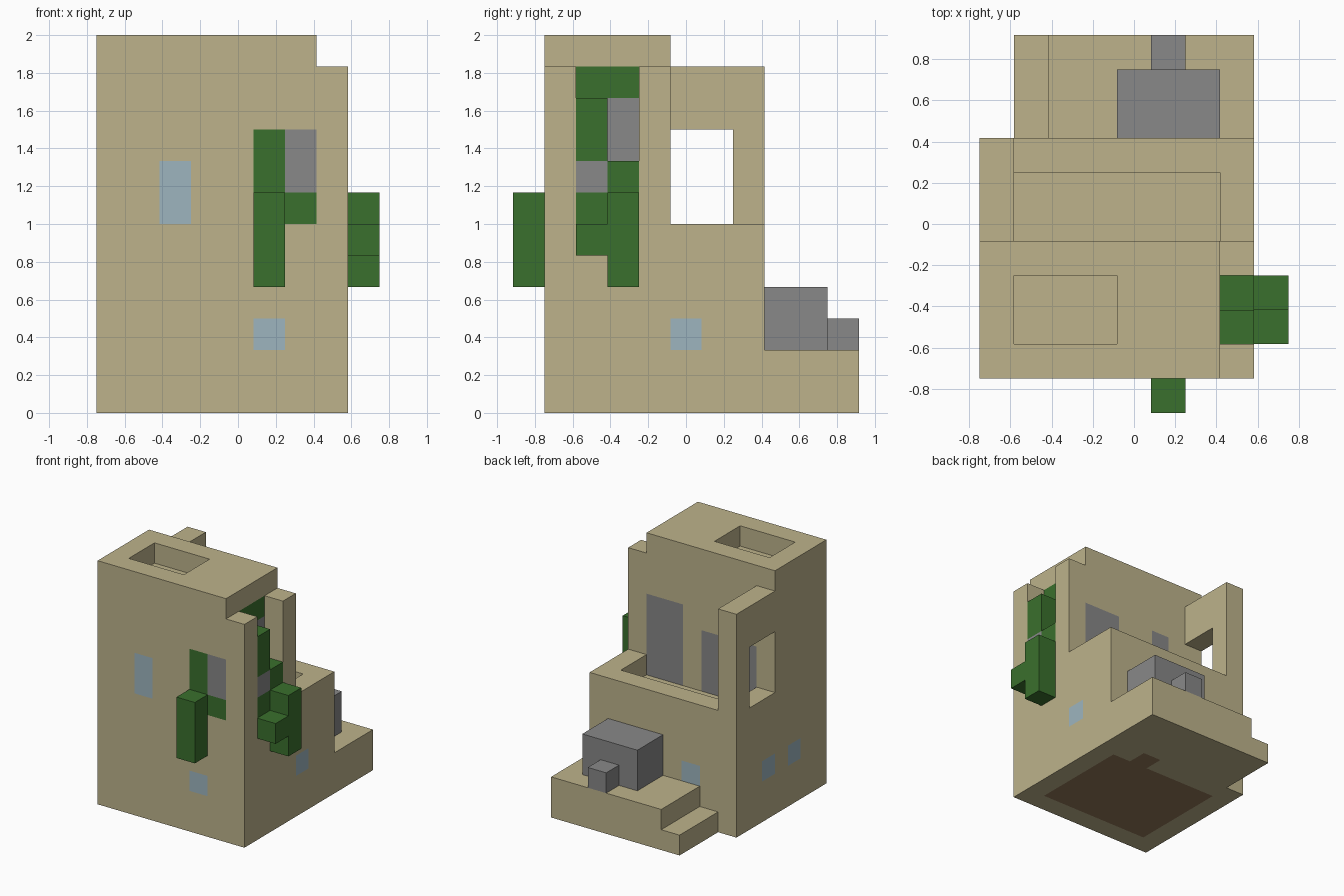
import bpy
import bmesh
from mathutils import Vector

if "Cube" in bpy.data.objects:
    bpy.data.objects.remove(bpy.data.objects["Cube"])

UNIT = 1 / 6                        # edge of one building block
ORIGIN = Vector((-4.5, -5.5, 0))    # grid corner, in blocks


def material(name, rgb):
    m = bpy.data.materials.new(name)
    m.use_nodes = True
    m.diffuse_color = (*rgb, 1)
    m.node_tree.nodes["Principled BSDF"].inputs["Base Color"].default_value = (*rgb, 1)
    return m


sand = material("sandstone", (0.51, 0.45, 0.26))
leaf = material("leaf green", (0.042, 0.162, 0.026))
stone = material("grey stone", (0.246, 0.246, 0.246))
glass = material("pale blue glass", (0.34, 0.46, 0.52))
earth = material("brown floor", (0.29, 0.185, 0.10))
PALETTE = [sand, leaf, stone, glass, earth]

FRONT, BACK = (0, -1, 0), (0, 1, 0)
LEFT, RIGHT = (1, 0, 0), (-1, 0, 0)
DOWN = (0, 0, -1)


def cells(x, y, z):
    """All grid cells in a box given as three (start, end) ranges."""
    return {(i, j, k) for i in range(*x) for j in range(*y) for k in range(*z)}


def build(name, solid, base, paint=()):
    """Skin a set of cells; paint holds (normal, cells, material) rules."""
    bm = bmesh.new()
    corners = {}

    def corner(p):
        key = tuple(round(c) for c in p)
        if key not in corners:
            corners[key] = bm.verts.new((Vector(key) + ORIGIN) * UNIT)
        return corners[key]

    for cell in sorted(solid):
        for axis in range(3):
            for sign in (-1, 1):
                n = Vector((0, 0, 0))
                n[axis] = sign
                if tuple(int(c + d) for c, d in zip(cell, n)) in solid:
                    continue
                u, v = Vector((0, 0, 0)), Vector((0, 0, 0))
                u[(axis + 1) % 3] = 0.5
                v[(axis + 2) % 3] = 0.5 * sign
                mid = Vector(cell) + Vector((0.5, 0.5, 0.5)) + n / 2
                f = bm.faces.new([corner(mid + a * u + b * v)
                                  for a, b in ((-1, -1), (1, -1), (1, 1), (-1, 1))])
                f.material_index = PALETTE.index(base)
                for normal, area, mat in paint:
                    if cell in area and tuple(n) == normal:
                        f.material_index = PALETTE.index(mat)
    mesh = bpy.data.meshes.new(name)
    for m in PALETTE:
        mesh.materials.append(m)
    bm.to_mesh(mesh)
    bm.free()
    obj = bpy.data.objects.new(name, mesh)
    bpy.context.collection.objects.link(obj)
    return obj


# House: tower, balcony with parapet, side wall with a large opening
house = cells((0, 8), (1, 8), (0, 6))
house |= cells((0, 7), (1, 5), (6, 12))
house |= cells((0, 1), (5, 8), (6, 11))
house |= cells((7, 8), (1, 5), (6, 11))
house -= cells((1, 7), (5, 7), (5, 6))      # balcony floor
house -= cells((0, 1), (5, 7), (6, 9))      # side opening
house -= cells((7, 8), (2, 4), (6, 11))     # slot for the planting
house -= cells((1, 4), (2, 4), (11, 12))    # roof recess

house_paint = [
    # windows
    (FRONT, cells((2, 3), (1, 2), (6, 8)), glass),
    (FRONT, cells((5, 6), (1, 2), (2, 3)), glass),
    (LEFT, cells((7, 8), (5, 6), (2, 3)), glass),
    (RIGHT, cells((0, 1), (5, 6), (2, 3)), glass),
    (RIGHT, cells((0, 1), (3, 4), (2, 3)), glass),
    (BACK, cells((2, 3), (7, 8), (2, 3)), glass),
    # overgrown front window
    (FRONT, cells((5, 7), (1, 2), (6, 9)), leaf),
    (FRONT, cells((6, 7), (1, 2), (7, 9)), stone),
    # balcony doorways, the second one arched
    (BACK, cells((5, 7), (4, 5), (5, 9)), stone),
    (BACK, cells((1, 4), (4, 5), (5, 8)), stone),
    (BACK, cells((2, 3), (4, 5), (8, 9)), stone),
    # back of the planting slot
    (LEFT, cells((6, 7), (2, 4), (6, 10)), stone),
    (LEFT, cells((6, 7), (2, 4), (10, 11)), leaf),
    # floor showing underneath
    (DOWN, cells((1, 7), (2, 7), (0, 1)), earth),
    (DOWN, cells((5, 6), (7, 8), (0, 1)), earth),
]
build("house_walls", house, sand, house_paint)

# Rear terrace with a lower step at one end
build("rear_terrace", cells((2, 8), (8, 11), (0, 2)) | cells((1, 2), (8, 11), (0, 1)), sand)

# Stone porch and its small step
build("rear_porch", cells((4, 7), (8, 10), (2, 4)), stone)
build("porch_step", cells((5, 6), (10, 11), (2, 3)), stone)

# Planting on the side and front
side_vine = cells((7, 8), (2, 3), (6, 10)) | cells((7, 8), (3, 4), (6, 8))
side_vine |= cells((8, 9), (3, 4), (4, 7)) | cells((8, 9), (2, 3), (5, 6))
build("side_vine", side_vine, leaf, [(LEFT, cells((7, 8), (2, 3), (7, 8)), stone)])
build("front_vine", cells((5, 6), (0, 1), (4, 7)), leaf)
